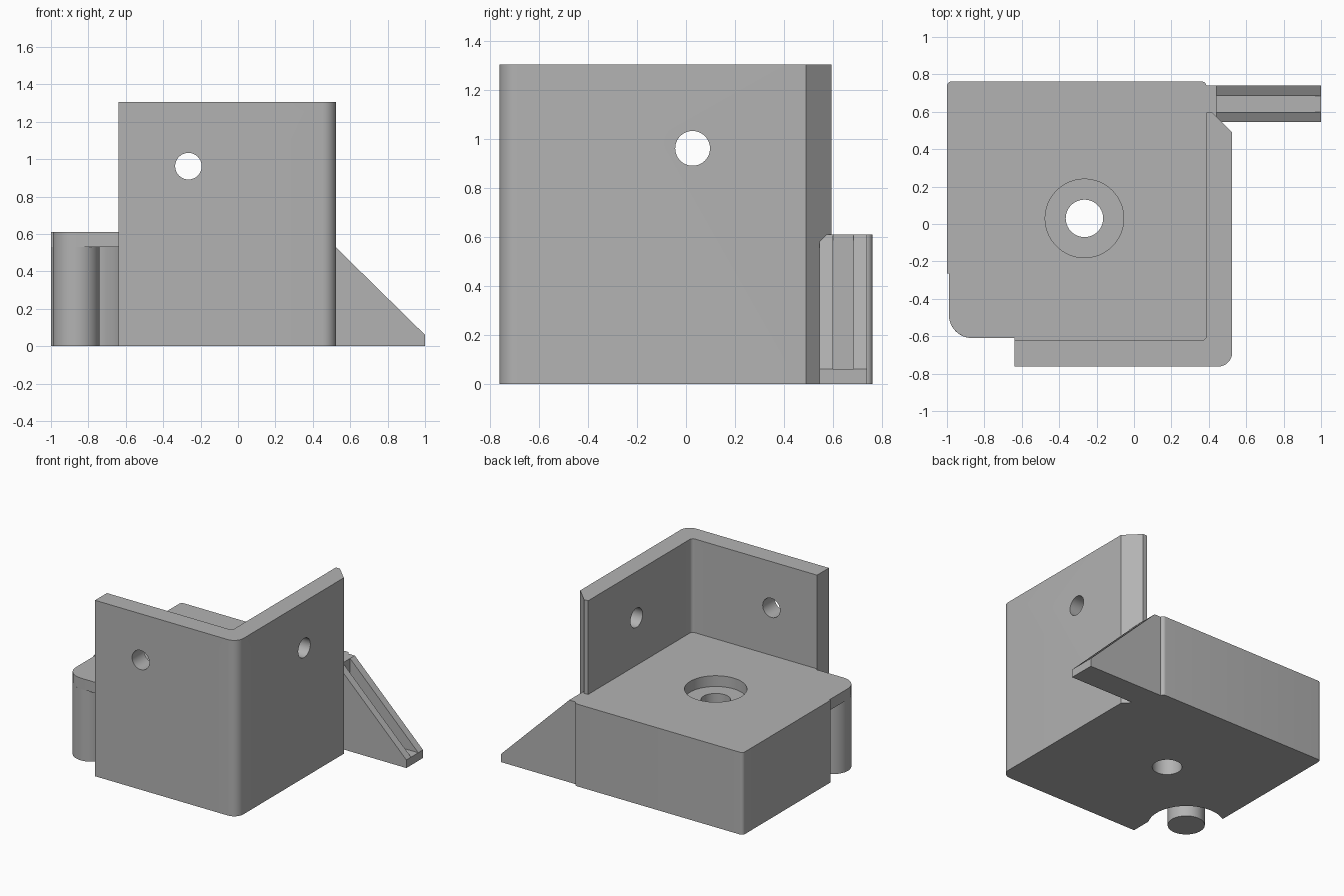
import bpy, bmesh, math
from mathutils import Vector, Matrix

if "Cube" in bpy.data.objects:
    bpy.data.objects.remove(bpy.data.objects["Cube"])

grey = bpy.data.materials.new("plain_grey")
grey.diffuse_color = (0.45, 0.45, 0.45, 1)
grey.use_nodes = True
grey.node_tree.nodes["Principled BSDF"].inputs["Base Color"].default_value = grey.diffuse_color


def finish(name, bm):
    bmesh.ops.recalc_face_normals(bm, faces=bm.faces)
    me = bpy.data.meshes.new(name)
    bm.to_mesh(me)
    bm.free()
    me.materials.append(grey)
    ob = bpy.data.objects.new(name, me)
    bpy.context.collection.objects.link(ob)
    return ob


def rounded(points, steps=8):
    """Outline with each (x, y, radius) corner turned into a fillet arc."""
    out = []
    for i, (x, y, r) in enumerate(points):
        p = Vector((x, y))
        if not r:
            out.append(p)
            continue
        a = (Vector(points[i - 1][:2]) - p).normalized()
        b = (Vector(points[(i + 1) % len(points)][:2]) - p).normalized()
        centre = p + (a + b) * r          # right-angled corners
        for k in range(steps + 1):
            t = k / steps * math.pi / 2
            out.append(centre - b * r * math.cos(t) - a * r * math.sin(t))
    return out


def prism(name, outline, low, high, along_y=False):
    bm = bmesh.new()
    place = (lambda p, h: (p[0], h, p[1])) if along_y else (lambda p, h: (p[0], p[1], h))
    face = bm.faces.new([bm.verts.new(place(p, low)) for p in outline])
    new = bmesh.ops.extrude_face_region(bm, geom=[face])["geom"]
    shift = (0, high - low, 0) if along_y else (0, 0, high - low)
    bmesh.ops.translate(bm, vec=shift, verts=[v for v in new if isinstance(v, bmesh.types.BMVert)])
    return finish(name, bm)


def cylinder(name, centre, radius, length, axis="Z", sides=64):
    rot = {"X": Matrix.Rotation(math.pi / 2, 4, "Y"),
           "Y": Matrix.Rotation(math.pi / 2, 4, "X"), "Z": Matrix()}[axis]
    bm = bmesh.new()
    bmesh.ops.create_cone(bm, cap_ends=True, segments=sides, radius1=radius, radius2=radius,
                          depth=length, matrix=Matrix.Translation(centre) @ rot)
    return finish(name, bm)


def combine(target, tool, operation):
    mod = target.modifiers.new("join", "BOOLEAN")
    mod.operation, mod.solver, mod.object = operation, "EXACT", tool
    graph = bpy.context.evaluated_depsgraph_get()
    mesh = bpy.data.meshes.new_from_object(target.evaluated_get(graph))
    target.modifiers.clear()
    target.data = mesh
    bpy.data.objects.remove(tool)


# Thick base block, stepped and rounded at the front left
bracket = prism("corner_bracket", rounded([
    (-1, 0.762, 0.025), (-1, -0.265, 0), (-0.99, -0.265, 0), (-0.99, -0.61, 0.125),
    (-0.64, -0.61, 0), (-0.64, -0.7, 0), (0.45, -0.7, 0), (0.45, 0.45, 0),
    (0.387, 0.45, 0), (0.387, 0.762, 0.025)]), 0, 0.61)

# Relief pocket around the pin, under the top plate
combine(bracket, cylinder("pocket_cutter", (-0.865, -0.485, 0.23), 0.258, 0.6), "DIFFERENCE")

# Tall L-shaped wall with a chamfered back end
wall = prism("tall_wall", rounded([
    (-0.64, -0.762, 0), (0.525, -0.762, 0.075), (0.525, 0.49, 0), (0.42, 0.595, 0),
    (0.387, 0.595, 0), (0.387, -0.622, 0.025), (-0.64, -0.622, 0)]), 0, 1.305)
combine(bracket, wall, "UNION")

# Sloped side rib with an open channel
rib = prism("side_rib", [(0.3, 0), (1, 0), (1, 0.06), (0.44, 0.61), (0.3, 0.61)],
            0.545, 0.74, along_y=True)
channel = prism("channel_cutter", [(0.44, 0.06), (1.1, 0.06), (1.1, 0.8), (0.44, 0.8)],
                0.6, 0.685, along_y=True)
combine(rib, channel, "DIFFERENCE")
combine(bracket, rib, "UNION")

# Counterbored floor hole and one screw hole in each wall
for centre, radius, length, axis in [
        ((-0.265, 0.03, 0.63), 0.21, 0.2, "Z"), ((-0.265, 0.03, 0.3), 0.1, 1, "Z"),
        ((-0.265, -0.7, 0.962), 0.071, 0.4, "Y"), ((0.45, 0.027, 0.962), 0.071, 0.4, "X")]:
    combine(bracket, cylinder("hole_cutter", centre, radius, length, axis), "DIFFERENCE")

# Round pin standing in the pocket
pin = cylinder("corner_pin", (-0.865, -0.485, 0.265), 0.125, 0.53)

# Smooth curves, crisp edges
for ob in (bracket, pin):
    bpy.ops.object.select_all(action="DESELECT")
    ob.select_set(True)
    bpy.context.view_layer.objects.active = ob
    bpy.ops.object.shade_smooth_by_angle(angle=math.radians(30))
